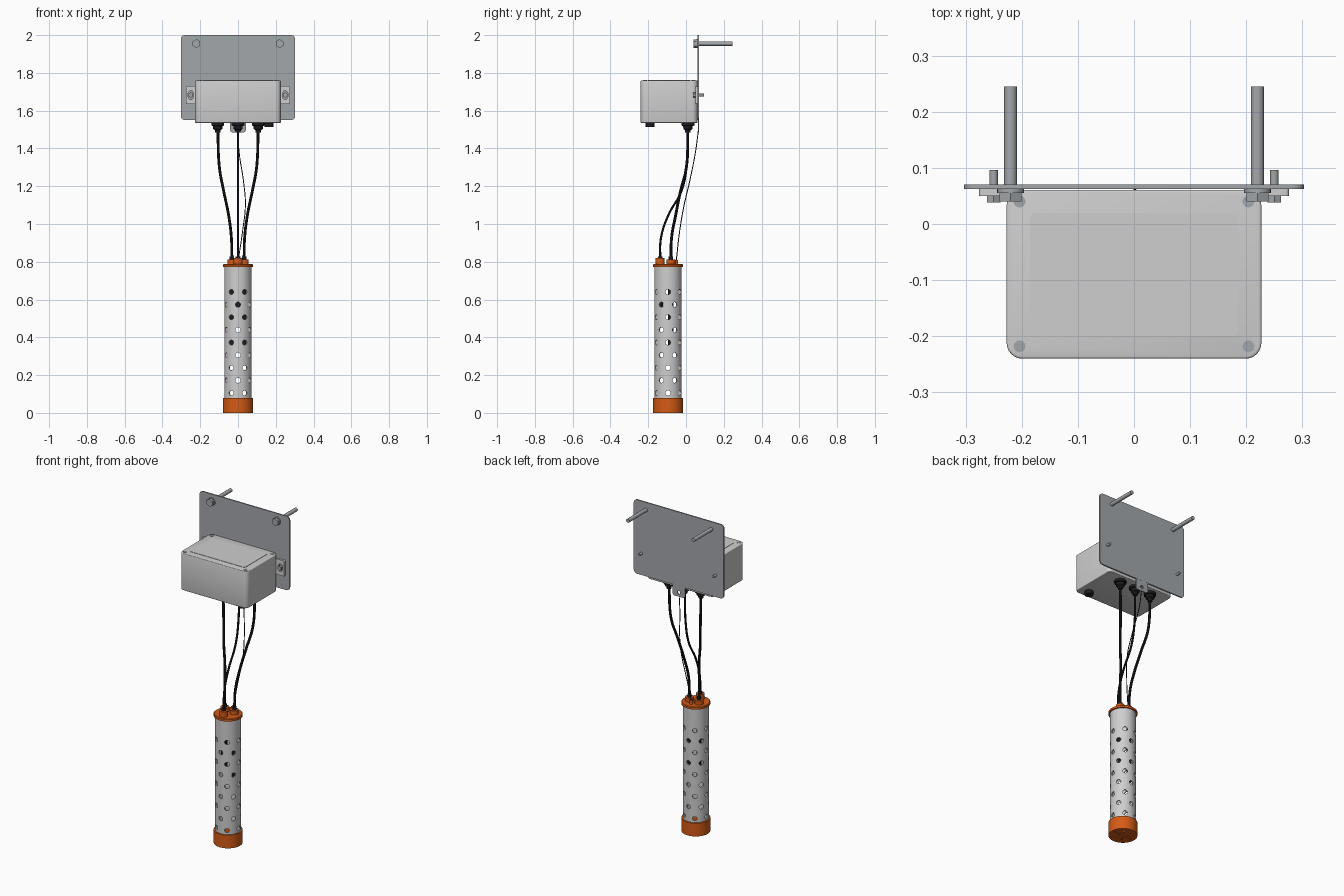
import bpy, bmesh, math
from mathutils import Matrix, Vector

cube = bpy.data.objects.get("Cube")
if cube:
    bpy.data.objects.remove(cube, do_unlink=True)


def material(name, rgb):
    m = bpy.data.materials.new(name)
    m.use_nodes = True
    m.diffuse_color = (*rgb, 1)
    m.node_tree.nodes["Principled BSDF"].inputs["Base Color"].default_value = (*rgb, 1)
    return m


LIGHT = material("light grey plastic", (0.62, 0.62, 0.62))
STEEL = material("grey steel", (0.37, 0.39, 0.41))
ORANGE = material("orange plastic", (0.66, 0.105, 0.008))
BLACK = material("black rubber", (0.012, 0.012, 0.014))


def finish(name, bm, mat):
    bmesh.ops.recalc_face_normals(bm, faces=bm.faces)
    mesh = bpy.data.meshes.new(name)
    bm.to_mesh(mesh)
    bm.free()
    obj = bpy.data.objects.new(name, mesh)
    bpy.context.collection.objects.link(obj)
    mesh.materials.append(mat)
    smooth(obj)
    return obj


def select(obj):
    bpy.ops.object.select_all(action='DESELECT')
    obj.select_set(True)
    bpy.context.view_layer.objects.active = obj


def smooth(obj):
    select(obj)
    bpy.ops.object.shade_smooth_by_angle(angle=math.radians(35))


def add_rod(bm, a, b, r, sides=24):
    """Cylinder between two points."""
    a, b = Vector(a), Vector(b)
    turn = Vector((0, 0, 1)).rotation_difference(b - a).to_matrix().to_4x4()
    bmesh.ops.create_cone(bm, cap_ends=True, segments=sides, radius1=r, radius2=r,
                          depth=(b - a).length,
                          matrix=Matrix.Translation((a + b) / 2) @ turn)


def rod(name, a, b, r, mat, sides=24):
    bm = bmesh.new()
    add_rod(bm, a, b, r, sides)
    return finish(name, bm, mat)


def lathe(name, profile, centre, mat, sides=48):
    """Revolve (radius, z) points about a vertical axis."""
    bm = bmesh.new()
    vs = [bm.verts.new((r, 0, z)) for r, z in profile]
    es = [bm.edges.new((vs[i - 1], vs[i])) for i in range(len(vs))]
    bmesh.ops.spin(bm, geom=vs + es, cent=(0, 0, 0), axis=(0, 0, 1),
                   angle=math.tau, steps=sides)
    bmesh.ops.remove_doubles(bm, verts=bm.verts, dist=1e-5)
    bmesh.ops.dissolve_degenerate(bm, edges=bm.edges, dist=1e-6)
    bmesh.ops.translate(bm, verts=bm.verts, vec=(*centre, 0))
    return finish(name, bm, mat)


def rounded(name, low, high, axis, radius, mat, edge=0):
    """Box whose edges along one axis are rounded, with an optional small edge bevel."""
    bm = bmesh.new()
    low, high = Vector(low), Vector(high)
    bmesh.ops.create_cube(bm, size=1, matrix=Matrix.Translation((low + high) / 2)
                          @ Matrix.Diagonal((*(high - low), 1)))
    along = [e for e in bm.edges
             if abs((e.verts[0].co - e.verts[1].co)[axis]) > 1e-6]
    bmesh.ops.bevel(bm, geom=along, offset=radius, segments=6, profile=0.5,
                    affect='EDGES')
    if edge:
        rims = [e for f in bm.faces if abs(f.normal[axis]) > 0.9 for e in f.edges]
        bmesh.ops.bevel(bm, geom=rims, offset=edge, segments=3, profile=0.5,
                        affect='EDGES')
    return finish(name, bm, mat)


def cut(obj, bm):
    cutter = finish("cutter", bm, obj.data.materials[0])
    mod = obj.modifiers.new("holes", 'BOOLEAN')
    mod.operation, mod.solver, mod.object = 'DIFFERENCE', 'EXACT', cutter
    select(obj)
    bpy.ops.object.modifier_apply(modifier=mod.name)
    bpy.data.objects.remove(cutter, do_unlink=True)
    smooth(obj)


def cable(name, points, r, mat):
    curve = bpy.data.curves.new(name, 'CURVE')
    curve.dimensions, curve.bevel_depth, curve.bevel_resolution = '3D', r, 3
    curve.use_fill_caps = True
    spline = curve.splines.new('BEZIER')
    spline.bezier_points.add(len(points) - 1)
    for p, co in zip(spline.bezier_points, points):
        p.co = co
        p.handle_left_type = p.handle_right_type = 'AUTO'
    obj = bpy.data.objects.new(name, curve)
    bpy.context.collection.objects.link(obj)
    curve.materials.append(mat)
    select(obj)
    bpy.ops.object.convert(target='MESH')
    smooth(bpy.context.object)


# Mounting plate with its hanging tab
rounded("mounting_plate", (-0.303, 0.062, 1.55), (0.303, 0.07, 2), 1, 0.022, STEEL)
tab = rounded("plate_tab", (-0.042, 0.0625, 1.485), (0.042, 0.0695, 1.58), 1, 0.015, STEEL)
bm = bmesh.new()
add_rod(bm, (0, 0.03, 1.51), (0, 0.1, 1.51), 0.01)
cut(tab, bm)

# Enclosure and lid panel
rounded("enclosure", (-0.227, -0.24, 1.535), (0.227, 0.061, 1.76), 2, 0.028, LIGHT, 0.004)
rounded("lid_panel", (-0.185, -0.2, 1.755), (0.185, 0.02, 1.762), 2, 0.01, LIGHT)
rod("bottom_vent", (0.165, -0.19, 1.513), (0.165, -0.19, 1.537), 0.024, BLACK)

for side, s in (("right", -1), ("left", 1)):
    # Long wall bolts
    x = s * 0.22
    rod(side + "_wall_bolt", (x, 0.05, 1.955), (x, 0.245, 1.955), 0.0115, STEEL)
    rod(side + "_wall_bolt_head", (x, 0.04, 1.955), (x, 0.056, 1.955), 0.023, STEEL, 6)
    rod(side + "_wall_bolt_washer", (x, 0.055, 1.955), (x, 0.0625, 1.955), 0.024, STEEL)
    # Enclosure lugs, slotted around short bolts
    x = s * 0.25
    lug = rounded(side + "_lug", (min(s * 0.22, s * 0.276), 0.05, 1.635),
                  (max(s * 0.22, s * 0.276), 0.062, 1.73), 1, 0.006, LIGHT)
    slot = bmesh.new()
    add_rod(slot, (x, 0.02, 1.6825), (x, 0.1, 1.6825), 0.015)
    bmesh.ops.scale(slot, vec=(1, 1, 1.6), verts=slot.verts,
                    space=Matrix.Translation((-x, 0, -1.6825)))
    cut(lug, slot)
    rod(side + "_lug_bolt", (x, 0.045, 1.6825), (x, 0.096, 1.6825), 0.0075, STEEL)
    rod(side + "_lug_bolt_head", (x, 0.038, 1.6825), (x, 0.05, 1.6825), 0.014, STEEL, 6)
    # Lid screws
    for end, y in (("front", -0.218), ("back", 0.04)):
        rod(f"{end}_{side}_lid_screw", (s * 0.204, y, 1.75), (s * 0.204, y, 1.7625),
            0.0105, STEEL)

# Perforated tube with staggered rows of holes
CY = -0.095
tube = lathe("perforated_tube", [(0.065, 0.05), (0.072, 0.05), (0.072, 0.775), (0.065, 0.775)],
             (0, CY), LIGHT)
holes = bmesh.new()
for row in range(9):
    z = 0.105 + row * 0.0669
    for k in range(6):
        a = math.radians(60 * k + 30 * (row % 2 == 0) + 90)
        c, s = math.cos(a), math.sin(a)
        add_rod(holes, (0.045 * c, CY + 0.045 * s, z), (0.1 * c, CY + 0.1 * s, z), 0.0135, 16)
cut(tube, holes)

# Bottom cap with drain slots
cap = lathe("bottom_cap", [(0, 0), (0.08, 0), (0.08, 0.08), (0.0715, 0.08), (0.0715, 0.012),
                           (0, 0.012)], (0, CY), ORANGE)
slots = bmesh.new()
for k in range(6):
    place = (Matrix.Translation((0, CY, 0.006)) @ Matrix.Rotation(k * math.tau / 6, 4, 'Z')
             @ Matrix.Translation((0.04, 0, 0)) @ Matrix.Diagonal((0.045, 0.006, 0.05, 1)))
    bmesh.ops.create_cube(slots, size=1, matrix=place)
cut(cap, slots)

# Top cap
lathe("top_cap", [(0, 0.76), (0.064, 0.76), (0.064, 0.772), (0.08, 0.772), (0.08, 0.784),
                  (0.076, 0.787), (0, 0.787)], (0, CY), ORANGE)
rod("cap_anchor", (0, -0.052, 0.78), (0, -0.052, 0.81), 0.01, ORANGE)

# Cables, each with a gland above, a boss below and a probe in the tube
for name, s in (("right", -1), ("middle", 0), ("left", 1)):
    top = s * 0.107
    low_x, low_y = s * 0.032, (-0.08 if s else -0.137)
    lathe(name + "_gland", [(0, 1.54), (0.034, 1.54), (0.034, 1.521), (0.025, 1.519),
                            (0.024, 1.503), (0.015, 1.497), (0.014, 1.485), (0, 1.485)],
          (top, 0.01), BLACK, 12)
    rod(name + "_cap_boss", (low_x, low_y, 0.78), (low_x, low_y, 0.82 if s == 0 else 0.812),
        0.024, ORANGE)
    rod(name + "_cable_seal", (low_x, low_y, 0.81), (low_x, low_y, 0.828), 0.012, BLACK)
    bends = [(1.5, 1, 0.01, 0.01), (1.3, 0.92, 0.002, 0.003), (1.17, 0.7, -0.03, -0.026),
             (1.05, 0.47, -0.054, -0.092), (0.93, 0.33, -0.076, -0.132)]
    path = [(top * k, ya if s else yb, z) for z, k, ya, yb in bends]
    cable(name + "_cable", path + [(low_x, low_y, 0.81)], 0.0075 if s else 0.006, BLACK)
    rod(name + "_probe", (low_x, low_y, 0.35 if s else 0.54), (low_x, low_y, 0.77), 0.014, BLACK)

# Thin safety tether from the tab to the cap
cable("tether", [(0, 0.066, 1.5), (0.006, 0.05, 1.38), (0.03, 0.018, 1.22), (0.039, -0.01, 1.1),
                 (0.024, -0.034, 0.96), (0, -0.052, 0.8)], 0.0025, BLACK)
